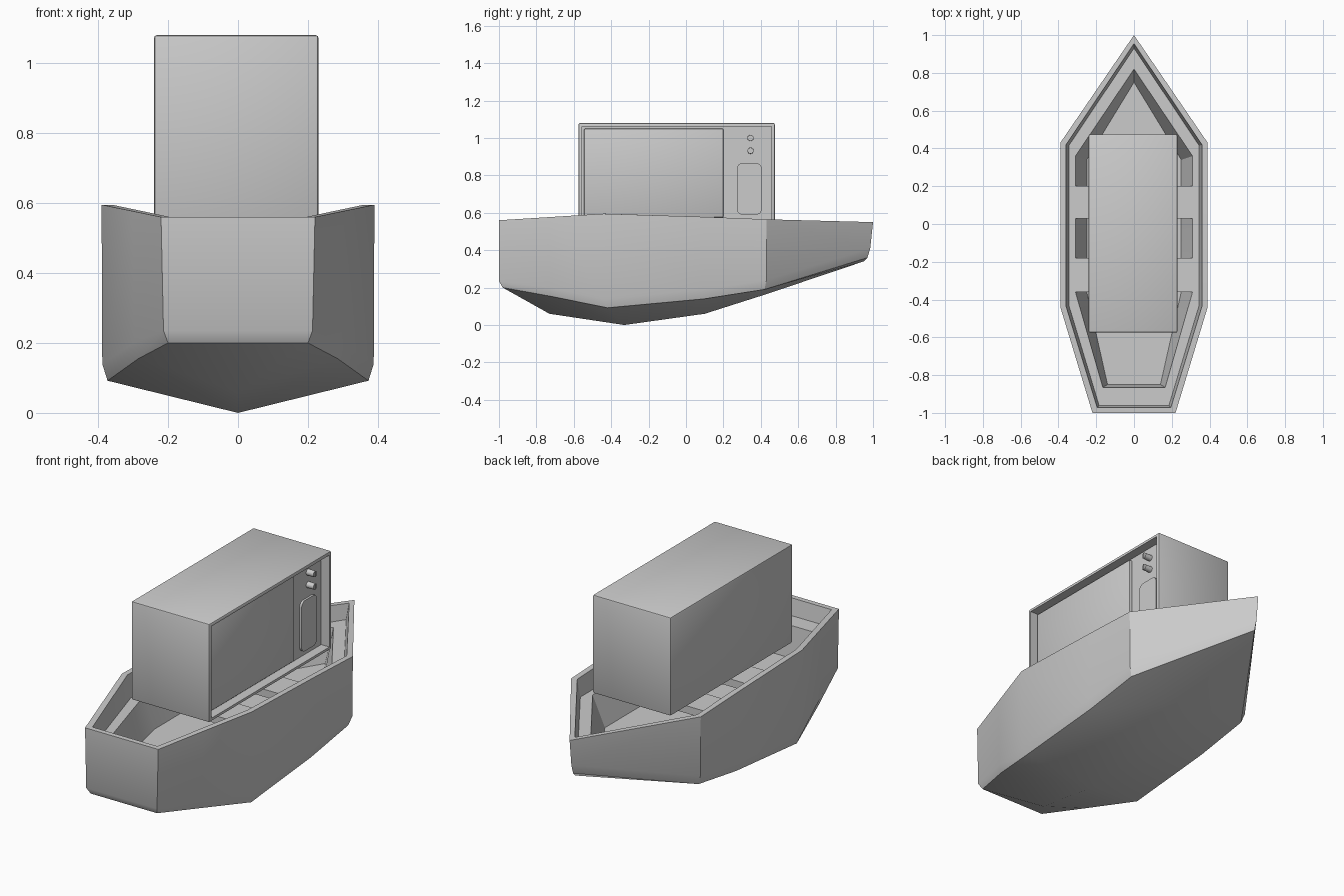
import bpy, bmesh, math
from mathutils import Vector

if "Cube" in bpy.data.objects:
    bpy.data.objects.remove(bpy.data.objects["Cube"])


def finish(bm, name, angle=30, fix=True):
    if fix:
        bmesh.ops.remove_doubles(bm, verts=bm.verts, dist=0.0005)
        bmesh.ops.recalc_face_normals(bm, faces=bm.faces)
    me = bpy.data.meshes.new(name)
    bm.to_mesh(me)
    bm.free()
    ob = bpy.data.objects.new(name, me)
    bpy.context.collection.objects.link(ob)
    bpy.ops.object.select_all(action='DESELECT')
    ob.select_set(True)
    bpy.context.view_layer.objects.active = ob
    bpy.ops.object.shade_smooth_by_angle(angle=math.radians(angle))
    return ob


def cuboid(bm, lo, hi):
    lo, hi = Vector(lo), Vector(hi)
    vs = bmesh.ops.create_cube(bm, size=1)['verts']
    for v in vs:
        v.co = (lo + hi) / 2 + Vector(a * b for a, b in zip(v.co, hi - lo))
    return vs


# Hull: outer half sections from bow to stern (keel, lower chine, upper chine, sheer)
outer = [
    [(0, .95, .34), (0, .97, .36), (0, .985, .41), (0, 1, .55)],
    [(0, .43, .165), (.37, .42, .19), (.387, .43, .24), (.39, .43, .565)],
    [(0, .10, .06), (.372, .10, .14), (.388, .10, .19), (.39, .10, .578)],
    [(0, -.33, 0), (.373, -.42, .092), (.388, -.44, .14), (.39, -.44, .595)],
    [(0, -.73, .06), (.285, -.73, .155), (.297, -.73, .20), (.302, -.73, .577)],
    [(0, -.98, .20), (.20, -.98, .20), (.213, -1, .235), (.22, -1, .56)],
]

# Inner loops: rim edge, ledge outside, ledge inside, floor (x, y at four corners, z)
LEDGE, FLOOR = .47, .30
inner = [
    ([(0, .955), (.36, .42), (.36, -.435), (.195, -.972)], None),
    ([(0, .93), (.345, .415), (.345, -.43), (.185, -.96)], LEDGE),
    ([(0, .82), (.31, .36), (.31, -.36), (.165, -.865)], LEDGE),
    ([(0, .75), (.25, .34), (.25, -.36), (.14, -.85)], FLOOR),
]
steps = [(0, 0, 0), (1, 1, 0), (1, 2, .38), (2, 2, 0), (2, 3, .52), (3, 3, 0)]
rows = []
for row, (a, b, f) in zip(outer, steps):
    pts = [Vector(p) for p in row]
    for corners, z in inner:
        p = Vector(corners[a]).lerp(Vector(corners[b]), f)
        pts.append(Vector((p.x, p.y, row[3][2] if z is None else z)))
    pts.append(Vector((0, pts[-1].y, FLOOR)))
    rows.append(pts)

bm = bmesh.new()
grids = [[[bm.verts.new((s * p.x, p.y, p.z)) for p in r] for r in rows] for s in (1, -1)]
n = len(rows[0])
for g in grids:
    for r0, r1 in zip(g, g[1:]):
        for i in range(n - 1):
            bm.faces.new((r0[i], r0[i + 1], r1[i + 1], r1[i]))
right, left = grids[0][-1], grids[1][-1]
for i in range(n - 1):
    bm.faces.new((right[i], right[i + 1], left[i + 1], left[i]))
finish(bm, "hull")

# Bench seats across the boat
for k, (y0, y1) in enumerate([(.03, .20), (-.36, -.18)]):
    bm = bmesh.new()
    cuboid(bm, (-.312, y0, LEDGE - .04), (.312, y1, LEDGE + .001))
    finish(bm, f"bench_seat_{k + 1}")

# Oven case: rounded box with a recessed front on +x
bm = bmesh.new()
cuboid(bm, (-.24, -.575, .545), (.23, .475, 1.08))
bmesh.ops.bevel(bm, geom=bm.edges[:], offset=.008, segments=2, profile=.5, affect='EDGES')
bm.normal_update()
face = max(bm.faces, key=lambda f: f.calc_center_median().x)
bmesh.ops.inset_region(bm, faces=[face], thickness=.014)
ext = bmesh.ops.extrude_discrete_faces(bm, faces=[face])['faces'][0]
bmesh.ops.translate(bm, verts=ext.verts[:], vec=(-.05, 0, 0))
finish(bm, "oven_case")
PANEL = .18

# Oven door
bm = bmesh.new()
cuboid(bm, (PANEL - .01, -.545, .575), (PANEL + .018, .20, 1.05))
bmesh.ops.bevel(bm, geom=bm.edges[:], offset=.006, segments=2, profile=.5, affect='EDGES')
finish(bm, "oven_door")

# Control pad with rounded corners
bm = bmesh.new()
cuboid(bm, (PANEL - .01, .272, .59), (PANEL + .012, .405, .865))
along_x = [e for e in bm.edges if abs(e.verts[0].co.x - e.verts[1].co.x) > .01]
bmesh.ops.bevel(bm, geom=along_x, offset=.03, segments=5, profile=.5, affect='EDGES')
finish(bm, "control_pad")

# Dial knobs
for k, z in enumerate((1.0, .932)):
    bm = bmesh.new()
    bmesh.ops.create_cone(bm, cap_ends=True, segments=20, radius1=.017, radius2=.016, depth=.05)
    cuboid(bm, (-.003, -.015, .025), (.003, .015, .029))
    for v in bm.verts:
        x, y, h = v.co
        v.co = (PANEL + .018 + h, .345 + x, z + y)
    finish(bm, f"knob_{k + 1}")
